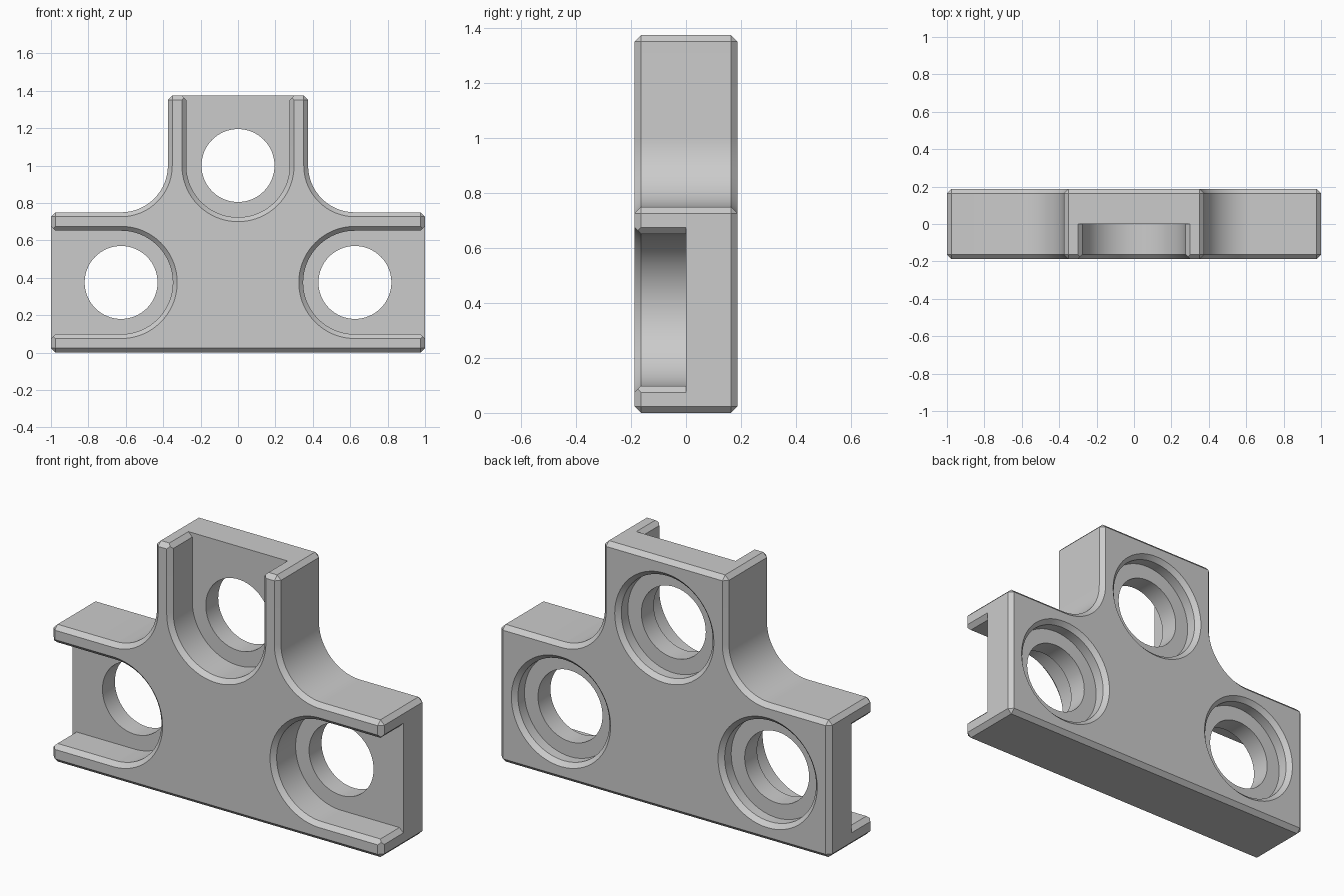
import bpy, bmesh
from math import sin, cos, pi, radians

if "Cube" in bpy.data.objects:
    bpy.data.objects.remove(bpy.data.objects["Cube"])

D = 0.1875       # half depth of the plate
C = 0.0235       # chamfer size
W = 0.2765       # pocket half width and counterbore radius
L = 0.375        # distance from hole centre to the arm end
SITES = [(0.625, 0.375, 0), (-0.625, 0.375, pi), (0, 1.0, pi / 2)]


def loft(name, rings):
    """Closed solid through equal-length rings of 3D points."""
    bm = bmesh.new()
    vs = [[bm.verts.new(p) for p in ring] for ring in rings]
    n = len(vs[0])
    for a, b in zip(vs, vs[1:]):
        for i in range(n):
            j = (i + 1) % n
            bm.faces.new((a[i], a[j], b[j], b[i]))
    bm.faces.new(vs[0])
    bm.faces.new(vs[-1])
    bmesh.ops.recalc_face_normals(bm, faces=bm.faces[:])
    me = bpy.data.meshes.new(name)
    bm.to_mesh(me)
    bm.free()
    ob = bpy.data.objects.new(name, me)
    bpy.context.collection.objects.link(ob)
    return ob


def place(points, site, y):
    cx, cz, a = site
    return [(cx + u * cos(a) - v * sin(a), y, cz + u * sin(a) + v * cos(a))
            for u, v in points]


def slot(site, y, grow):
    """U-shaped ring, open toward the arm end with a flared mouth."""
    r = W + grow
    pts = [(r * cos(t), r * sin(t))
           for t in (pi / 2 + pi * i / 48 for i in range(49))]
    mouth, wide = L + 0.03, W + C + 0.03
    pts += [(L - C + grow, -r), (mouth, -wide), (mouth, wide), (L - C + grow, r)]
    return place(pts, site, y)


def circle(site, y, r):
    return place([(r * cos(2 * pi * i / 64), r * sin(2 * pi * i / 64))
                  for i in range(64)], site, y)


# T-shaped plate with rounded inner corners
half = [(1, 0), (1, 0.75)]
half += [(0.625 - 0.25 * sin(t), 1 - 0.25 * cos(t))
         for t in (pi / 2 * i / 24 for i in range(25))]
half += [(0.375, 1.375)]
outline = half + [(-x, z) for x, z in reversed(half)]
plate = loft("tee_plate", [[(x, y, z) for x, z in outline] for y in (-D, D)])

# Chamfer every outside edge
bm = bmesh.new()
bm.from_mesh(plate.data)
edges = [e for e in bm.edges if e.calc_face_angle() > radians(50)]
bmesh.ops.bevel(bm, geom=edges, offset=C, offset_type='OFFSET', segments=1,
                profile=0.5, affect='EDGES', clamp_overlap=False)
bmesh.ops.recalc_face_normals(bm, faces=bm.faces[:])
bm.to_mesh(plate.data)
bm.free()

# Front slots, and stepped holes opening at the back
cutters = []
for s in SITES:
    cutters.append(loft("slot_cutter", [
        slot(s, -D - 0.01, C + 0.01), slot(s, -D + C, 0), slot(s, 0, 0)]))
    profile = [(-0.05, 0.195), (D - 0.08, 0.195), (D - 0.08, W),
               (D - C, W), (D + 0.01, W + C + 0.01)]
    cutters.append(loft("hole_cutter", [circle(s, y, r) for y, r in profile]))

bpy.context.view_layer.objects.active = plate
plate.select_set(True)
for c in cutters:
    c.hide_render = True
    m = plate.modifiers.new("cut", 'BOOLEAN')
    m.operation = 'DIFFERENCE'
    m.solver = 'EXACT'
    m.object = c
    bpy.ops.object.modifier_apply(modifier=m.name)
    bpy.data.objects.remove(c)

bpy.ops.object.shade_smooth_by_angle(angle=radians(25))
